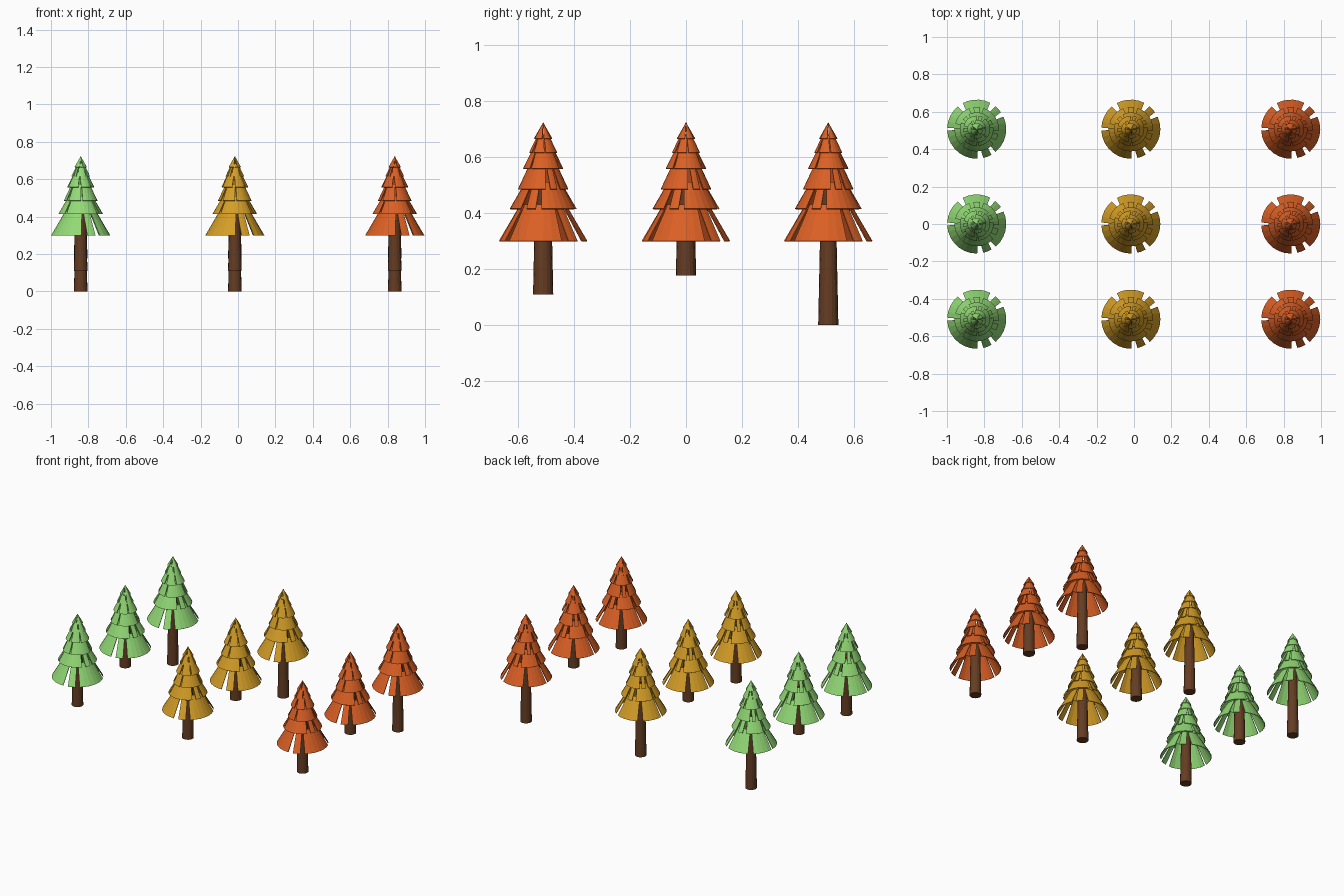
import bpy, bmesh, math

if "Cube" in bpy.data.objects:
    bpy.data.objects.remove(bpy.data.objects["Cube"])

def material(name, rgb):
    m = bpy.data.materials.new(name)
    m.diffuse_color = (*rgb, 1)
    m.use_nodes = True
    m.node_tree.nodes["Principled BSDF"].inputs["Base Color"].default_value = m.diffuse_color
    return m

GREEN = material("spring green", (0.29, 0.70, 0.18))
GOLD = material("autumn gold", (0.66, 0.34, 0.02))
ORANGE = material("autumn orange", (0.70, 0.115, 0.018))
BARK = material("bark brown", (0.13, 0.046, 0.017))

# foliage tiers: bottom z, bottom radius, top z, top radius
TIERS = [(0.30, 0.158, 0.43, 0.082), (0.415, 0.119, 0.51, 0.064),
         (0.485, 0.090, 0.575, 0.048), (0.558, 0.072, 0.635, 0.034),
         (0.615, 0.050, 0.68, 0.019), (0.665, 0.033, 0.722, 0.0)]
# slits between the leaves: centre angle and half width, degrees
SLITS = [(-83, 6), (-55, 5), (30, 5), (57, 6), (124, 6), (180, 3)]

def angles(turn):
    """Leaf spans between consecutive slits."""
    cuts = sorted(((a + turn) % 360, w) for a, w in SLITS)
    for (a, w), (b, v) in zip(cuts, cuts[1:] + [(cuts[0][0] + 360, cuts[0][1])]):
        yield a, b, w, v

def foliage_mesh():
    bm = bmesh.new()
    def point(r, a, z):
        a = math.radians(a)
        return bm.verts.new((r * math.cos(a), r * math.sin(a), z))
    for k, (z0, r0, z1, r1) in enumerate(TIERS):
        for a, b, w, v in angles(k * 47):
            n = max(2, round((b - a) / 14))
            low, high = [], []
            for i in range(n + 1):
                t = i / n
                low.append(point(r0, (a + w) * (1 - t) + (b - v) * t, z0))
                # slits taper towards the top of the tier
                high.append(point(max(r1, 0.0005),
                                  (a + w * .35) * (1 - t) + (b - v * .35) * t, z1))
            for i in range(n):
                bm.faces.new((low[i], low[i + 1], high[i + 1], high[i]))
    me = bpy.data.meshes.new("foliage")
    bm.to_mesh(me)
    bm.free()
    return me

def add(name, me, mat, x, y):
    ob = bpy.data.objects.new(name, me)
    ob.location = (x, y, 0)
    bpy.context.collection.objects.link(ob)
    me.materials.append(mat)
    # thin leaves get a little thickness
    if name.startswith("foliage"):
        s = ob.modifiers.new("thickness", 'SOLIDIFY')
        s.thickness = 0.004
        s.offset = -1

def trunk_mesh(z0):
    bm = bmesh.new()
    z1 = 0.50
    bmesh.ops.create_cone(bm, cap_ends=True, segments=16, radius1=0.036,
                          radius2=0.036 - 0.035 * (z1 - z0) * 0.6, depth=z1 - z0)
    bmesh.ops.translate(bm, verts=bm.verts, vec=(0, 0, (z0 + z1) / 2))
    me = bpy.data.meshes.new("trunk")
    bm.to_mesh(me)
    bm.free()
    return me

# three columns of colour, three rows of trunk length
for x, mat, label in ((-0.841, GREEN, "green"), (-0.017, GOLD, "gold"), (0.838, ORANGE, "orange")):
    for y, z0 in ((-0.509, 0.11), (0.0, 0.177), (0.507, 0.0)):
        add("foliage_" + label, foliage_mesh(), mat, x, y)
        add("trunk_" + label, trunk_mesh(z0), BARK, x, y)
